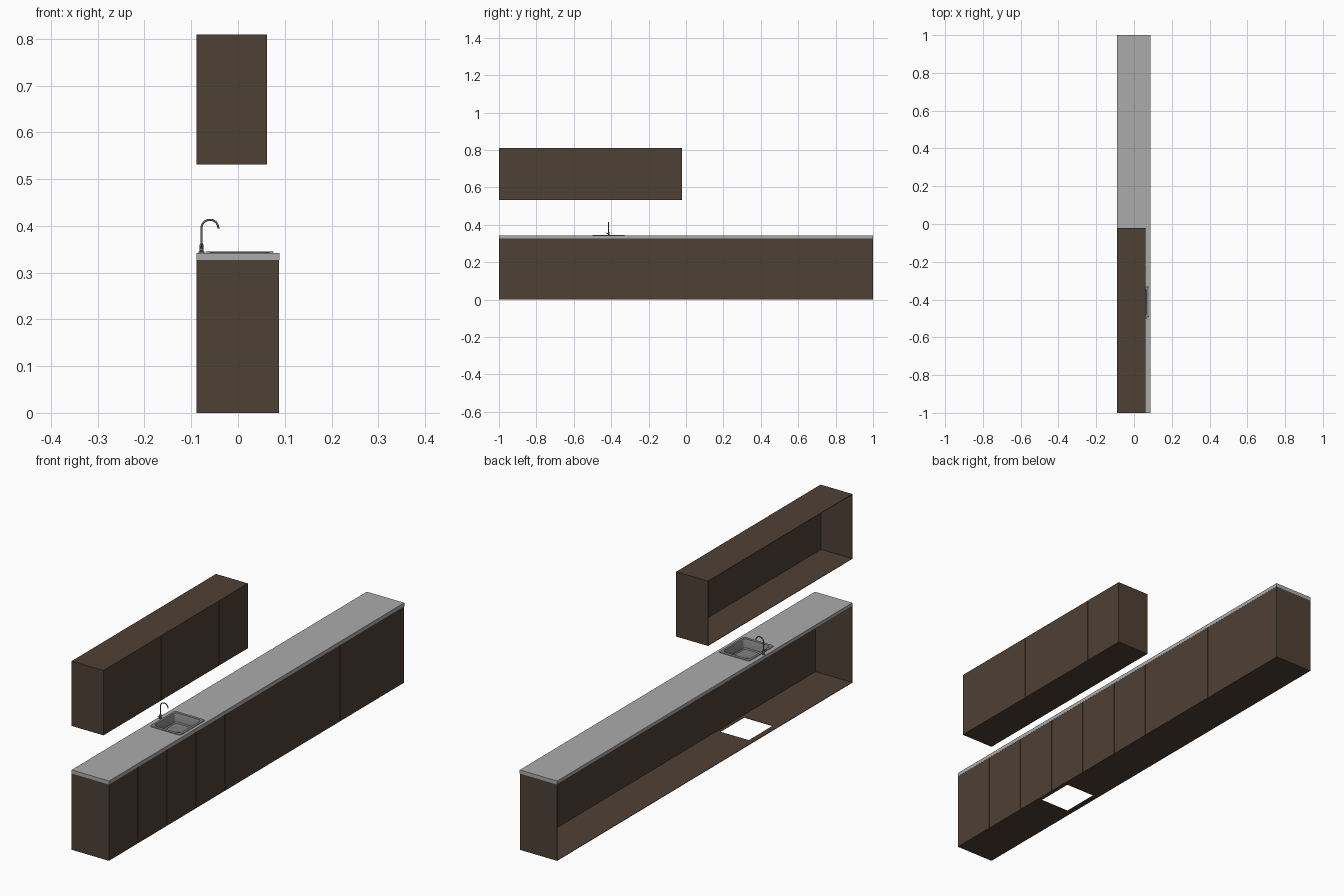
import bpy, bmesh, math
from mathutils import Vector

if "Cube" in bpy.data.objects:
    bpy.data.objects.remove(bpy.data.objects["Cube"])


def material(name, r, g, b):
    m = bpy.data.materials.new(name)
    m.diffuse_color = (r, g, b, 1)
    m.use_nodes = True
    m.node_tree.nodes["Principled BSDF"].inputs["Base Color"].default_value = m.diffuse_color
    return m


WOOD = material("dark brown wood", 0.078, 0.052, 0.035)
STONE = material("light grey stone", 0.41, 0.41, 0.41)
STEEL = material("brushed steel", 0.22, 0.22, 0.22)
CHROME = material("dark chrome", 0.14, 0.14, 0.14)


def finish(bm, name, mat, smooth=False):
    bmesh.ops.recalc_face_normals(bm, faces=bm.faces[:])
    me = bpy.data.meshes.new(name)
    bm.to_mesh(me)
    bm.free()
    ob = bpy.data.objects.new(name, me)
    bpy.context.collection.objects.link(ob)
    me.materials.append(mat)
    if smooth:
        bpy.context.view_layer.objects.active = ob
        ob.select_set(True)
        bpy.ops.object.shade_smooth_by_angle(angle=math.radians(35))
        ob.select_set(False)
    return ob


def box(name, mat, x0, x1, y0, y1, z0, z1):
    bm = bmesh.new()
    bmesh.ops.create_cube(bm, size=1)
    for v in bm.verts:
        v.co = Vector(((x0 + x1) / 2 + v.co.x * (x1 - x0),
                       (y0 + y1) / 2 + v.co.y * (y1 - y0),
                       (z0 + z1) / 2 + v.co.z * (z1 - z0)))
    return finish(bm, name, mat)


def loft(name, mat, rings, closed, smooth=False):
    """Skin a list of equal-length rings; closed joins last to first, else caps."""
    bm = bmesh.new()
    rs = [[bm.verts.new(p) for p in r] for r in rings]
    pairs = list(zip(rs, rs[1:])) + ([(rs[-1], rs[0])] if closed else [])
    n = len(rs[0])
    for a, b in pairs:
        for i in range(n):
            j = (i + 1) % n
            bm.faces.new((a[i], a[j], b[j], b[i]))
    if not closed:
        bm.faces.new(rs[0])
        bm.faces.new(rs[-1])
    return finish(bm, name, mat, smooth)


def rect(x0, x1, y0, y1, z):
    return [(x0, y0, z), (x1, y0, z), (x1, y1, z), (x0, y1, z)]


def round_rect(cx, cy, w, d, r, z, seg=5):
    pts = []
    for k, (sx, sy) in enumerate(((1, 1), (-1, 1), (-1, -1), (1, -1))):
        for i in range(seg + 1):
            a = math.pi / 2 * (k + i / seg)
            pts.append((cx + sx * (w / 2 - r) + r * math.cos(a),
                        cy + sy * (d / 2 - r) + r * math.sin(a), z))
    return pts


def disc(cx, cy, r, z, n=20):
    return [(cx + r * math.cos(2 * math.pi * i / n),
             cy + r * math.sin(2 * math.pi * i / n), z) for i in range(n)]


def holed_plate(name, mat, outer, hole, z0, z1):
    loft(name, mat, [rect(*outer, z0), rect(*outer, z1),
                     rect(*hole, z1), rect(*hole, z0)], True)


def tube(name, mat, pts, radius):
    cu = bpy.data.curves.new(name, 'CURVE')
    cu.dimensions = '3D'
    cu.bevel_depth = radius
    cu.bevel_resolution = 3
    cu.use_fill_caps = True
    sp = cu.splines.new('POLY')
    sp.points.add(len(pts) - 1)
    for p, q in zip(sp.points, pts):
        p.co = (*q, 1)
    sp.use_smooth = True
    cu.materials.append(mat)
    ob = bpy.data.objects.new(name, cu)
    bpy.context.collection.objects.link(ob)


T = 0.002                     # panel thickness
BACK, MODULE = -0.089, 0.196  # open back plane, door module
SX, SY = 0.003, -0.414        # sink centre
HOLE = (SX - 0.068, SX + 0.068, SY - 0.081, SY + 0.081)


def cabinet(label, front, y0, y1, z0, z1, splits):
    """End panels, front backing and door plates; the back stays open."""
    inner = front - 0.003
    box(label + "_left_end", WOOD, BACK, inner, y0, y0 + T, z0, z1)
    box(label + "_right_end", WOOD, BACK, inner, y1 - T, y1, z0, z1)
    box(label + "_front_backing", WOOD, inner - 0.001, inner, y0 + T, y1 - T, z0, z1)
    edges = [y0] + [-1 + MODULE * k for k in splits] + [y1]
    for i, (a, b) in enumerate(zip(edges, edges[1:])):
        ga = 0 if i == 0 else 0.001
        gb = 0 if i == len(edges) - 2 else 0.001
        box(f"{label}_door_{i + 1}", WOOD, inner, front, a + ga, b - gb, z0, z1)


# lower run, with a cut-out in its floor below the sink
cabinet("base_cabinet", 0.088, -1, 1, 0, 0.327, range(1, 9))
holed_plate("base_floor", WOOD, (BACK, 0.085, -1 + T, 1 - T), HOLE, 0, T)

# wall cabinet
cabinet("wall_cabinet", 0.062, -1, -0.022, 0.531, 0.809, (1, 2, 4))
for nm, z in (("bottom", 0.531), ("top", 0.809 - T)):
    box("wall_cabinet_" + nm, WOOD, BACK, 0.059, -1 + T, -0.022 - T, z, z + T)

# worktop
holed_plate("worktop", STONE, (-0.089, 0.0885, -1, 1), HOLE, 0.327, 0.3425)

# sink: outer shell, rim, inner bowl
sink_steps = [(0.112, 0.132, 0.010, 0.304), (0.128, 0.150, 0.012, 0.3427),
              (0.146, 0.172, 0.012, 0.3427), (0.145, 0.171, 0.012, 0.3450),
              (0.124, 0.146, 0.012, 0.3450), (0.121, 0.143, 0.011, 0.3420),
              (0.112, 0.134, 0.010, 0.3100), (0.104, 0.126, 0.008, 0.3060)]
loft("sink", STEEL, [round_rect(SX, SY, *s) for s in sink_steps], False, True)
loft("sink_drain", CHROME, [disc(SX, SY, 0.008, 0.3055), disc(SX, SY, 0.008, 0.307),
                            disc(SX, SY, 0.006, 0.307), disc(SX, SY, 0.005, 0.3064)],
     False, True)

# tap: stepped base, swan neck, side lever
FX = -0.078
loft("tap_base", CHROME, [disc(FX, SY, r, z) for r, z in
     ((0.006, 0.3425), (0.006, 0.345), (0.0042, 0.346), (0.0042, 0.360), (0.0025, 0.362))],
     False, True)
R = 0.018
neck = [(FX, SY, 0.360), (FX, SY, 0.395)]
neck += [(FX + R - R * math.cos(math.radians(a)), SY, 0.395 + R * math.sin(math.radians(a)))
         for a in range(12, 181, 12)]
neck.append((FX + 2 * R, SY, 0.396 - 0.0015))
tube("tap_neck", CHROME, neck, 0.0022)
tube("tap_lever_stub", CHROME, [(FX, SY, 0.354), (FX, SY - 0.010, 0.354)], 0.003)
tube("tap_lever", CHROME, [(FX, SY - 0.009, 0.354), (FX, SY - 0.018, 0.359)], 0.0012)
